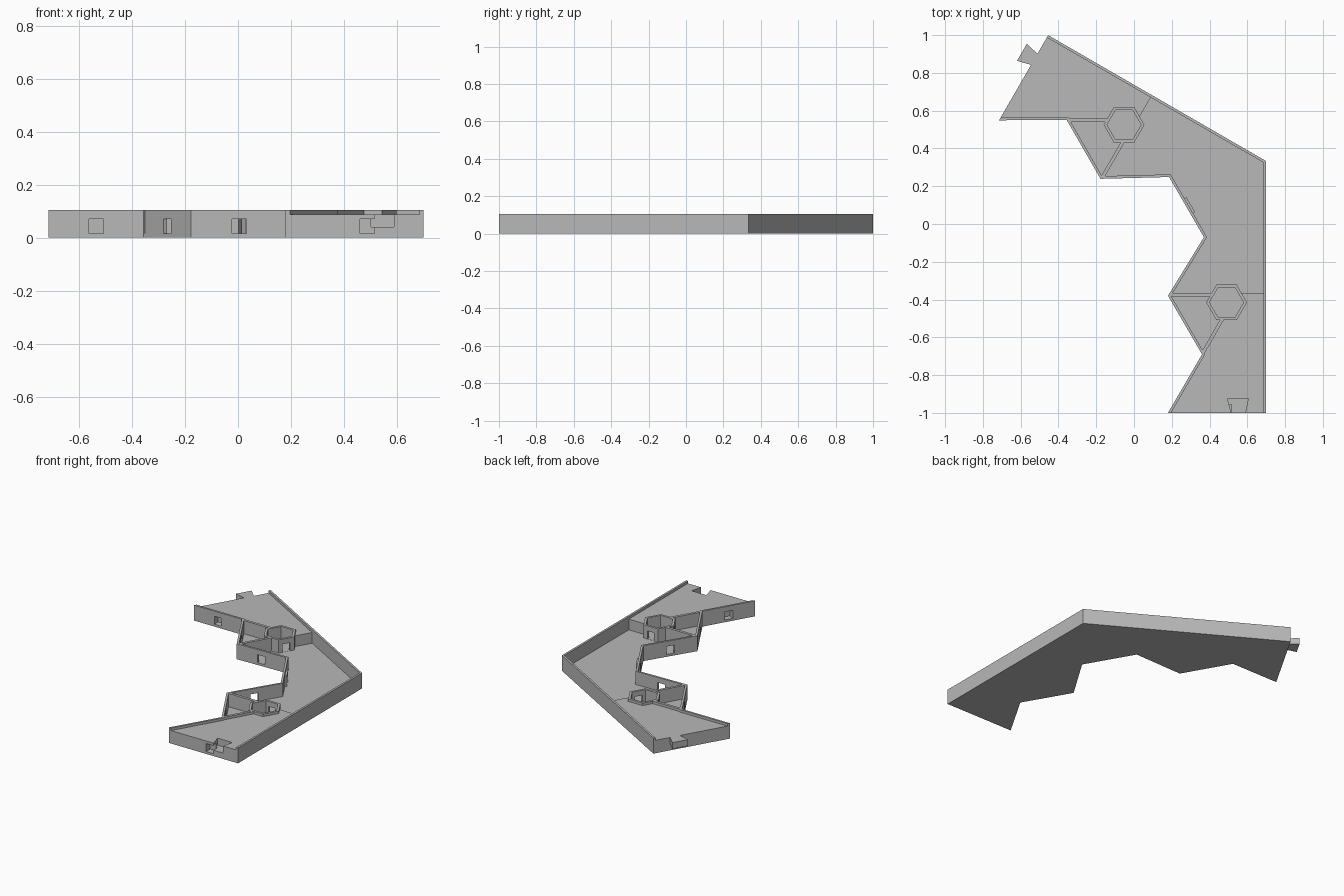
import bpy, bmesh
from math import cos, sin, pi
from mathutils import Vector as V
from mathutils.geometry import intersect_line_line_2d, intersect_line_line

if "Cube" in bpy.data.objects:
    bpy.data.objects.remove(bpy.data.objects["Cube"])

BASE, RAISED, TOP, WALL = 0.015, 0.088, 0.105, 0.014
grey = bpy.data.materials.new("light grey")
grey.use_nodes = True
grey.diffuse_color = (0.48, 0.48, 0.48, 1)
grey.node_tree.nodes["Principled BSDF"].inputs["Base Color"].default_value = grey.diffuse_color


def prisms(name, parts):
    """One object from (points, bottom, top) prisms."""
    bm = bmesh.new()
    for pts, z0, z1 in parts:
        face = bm.faces.new([bm.verts.new((p[0], p[1], z0)) for p in pts])
        new = bmesh.ops.extrude_face_region(bm, geom=[face])["geom"]
        for v in new:
            if isinstance(v, bmesh.types.BMVert):
                v.co.z = z1
    bmesh.ops.recalc_face_normals(bm, faces=bm.faces)
    mesh = bpy.data.meshes.new(name)
    bm.to_mesh(mesh)
    bm.free()
    mesh.materials.append(grey)
    ob = bpy.data.objects.new(name, mesh)
    bpy.context.collection.objects.link(ob)
    return ob


def cut(ob, cutter):
    mod = ob.modifiers.new("cut", "BOOLEAN")
    mod.operation, mod.solver, mod.object = "DIFFERENCE", "EXACT", cutter
    mod.use_self = True
    bpy.context.view_layer.objects.active = ob
    bpy.ops.object.modifier_apply(modifier=mod.name)


def strip(a, b, width, shift=0.0):
    """Rectangle along a-b, shifted to the right of its direction."""
    a, b = V(a), V(b)
    d = (b - a).normalized()
    n = V((d.y, -d.x))
    a, b, w = a + n * shift, b + n * shift, n * width / 2
    return [a + w, b + w, b - w, a - w]


def hexagon(c, r):
    return [V(c) + V((cos(i * pi / 3), sin(i * pi / 3))) * r for i in range(6)]


def inset(poly, amounts):
    """Move every edge of a clockwise outline inward by its own amount."""
    lines = []
    for i, a in enumerate(poly):
        b = poly[(i + 1) % len(poly)]
        d = (b - a).normalized()
        n = V((d.y, -d.x)) * amounts[i]
        lines.append((a + n, b + n))
    out = []
    for i, (a, b) in enumerate(lines):
        c, d = lines[i - 1]
        hit = intersect_line_line(a.to_3d(), b.to_3d(), c.to_3d(), d.to_3d())
        out.append(hit[0].to_2d())
    return out


# Outline: one half, then its reflection about the diagonal through the corner
B, C, D, E, F, G = [V(p) for p in ((0.70, 0.333), (0.70, -1.0), (0.18, -1.0),
                                   (0.36, -0.69), (0.18, -0.38), (0.37, -0.07))]
HEX = V((0.49, -0.415))


def same(p):
    return V(p)


def flip(p):
    x, y = p[0] - B.x, p[1] - B.y
    c, s = cos(pi / 3), sin(pi / 3)
    return V((B.x + c * x + s * y, B.y + s * x - c * y))


outline = [B, C, D, E, F, G] + [flip(p) for p in (G, F, E, D, C)]
ends = (1, 9)   # open ends without a wall
room = inset(outline, [-0.05 if i in ends else WALL for i in range(len(outline))])


def pocket(a, b, depth=0.08):
    """Square window through the middle of wall a-b."""
    mid, d = (a + b) / 2, (b - a).normalized() * 0.0275
    return (strip(mid - d, mid + d, depth), BASE + 0.001, 0.07)


# Openings: windows, hexagon interiors, doors and the end socket
openings = [pocket(outline[i], outline[i + 1]) for i in range(2, 9)]
for side in (same, flip):
    openings.append(([side(p) for p in hexagon(HEX, 0.09)], BASE, 0.2))
    for ang in (pi / 2, pi * 7 / 6):
        n = V((cos(ang), sin(ang)))
        m, t = HEX + n * 0.086, V((-n.y, n.x)) * 0.025
        openings.append(([side(p) for p in strip(m - t, m + t, 0.05)], BASE + 0.001, 0.07))
openings.append(([V(p) for p in ((0.52, -1.02), (0.585, -1.02), (0.605, -0.925), (0.495, -0.925))], 0.04, 0.2))
openings.append((strip((0.46, -1), (0.515, -1), 0.09), BASE + 0.001, 0.07))
opening_cutter = prisms("opening_cutter", openings)
room_cutter = prisms("room_cutter", [(room, BASE, 0.2)])

# Base plate with its perimeter wall
tray = prisms("tray", [(outline, 0, TOP)])
cut(tray, room_cutter)
cut(tray, opening_cutter)

# Raised end floors, hexagon rooms and partitions, on both arms
raised = [(0.189, -1), (0.368, -0.69), (0.49, -0.479), (0.49, -0.365), (0.692, -0.365), (0.692, -1)]
for side, tag in ((same, "front"), (flip, "back")):
    def shape(pts):
        return [side(p) for p in pts]
    pieces = [
        prisms(tag + "_raised_floor", [(shape(raised), BASE, RAISED)]),
        prisms(tag + "_hexagon_room", [(shape(hexagon(HEX, 0.108)), BASE, TOP)]),
        prisms(tag + "_long_partition",
               [(shape(strip((0.188, -0.375), (0.44, -0.375), 0.018)), BASE, TOP)]),
        prisms(tag + "_short_partition",
               [(shape(strip((0.362, -0.687), (0.474, -0.493), 0.018)), BASE, TOP)]),
    ]
    for ob in pieces:
        cut(ob, opening_cutter)

# Window frame on the inside of the middle wall
g, h = G, flip(G)
mid, d = (g + h) / 2, (h - g).normalized() * 0.045
frame = prisms("middle_window_frame", [(strip(mid - d, mid + d, 0.016, 0.018), BASE, 0.085)])
cut(frame, opening_cutter)

# Dovetail tab that matches the socket
tab = [(0.52, -0.995), (0.585, -0.995), (0.605, -1.075), (0.5, -1.075)]
prisms("dovetail_tab", [([flip(p) for p in tab], 0.045, RAISED)])

for helper in (opening_cutter, room_cutter):
    helper.hide_render = True
    bpy.data.objects.remove(helper)
